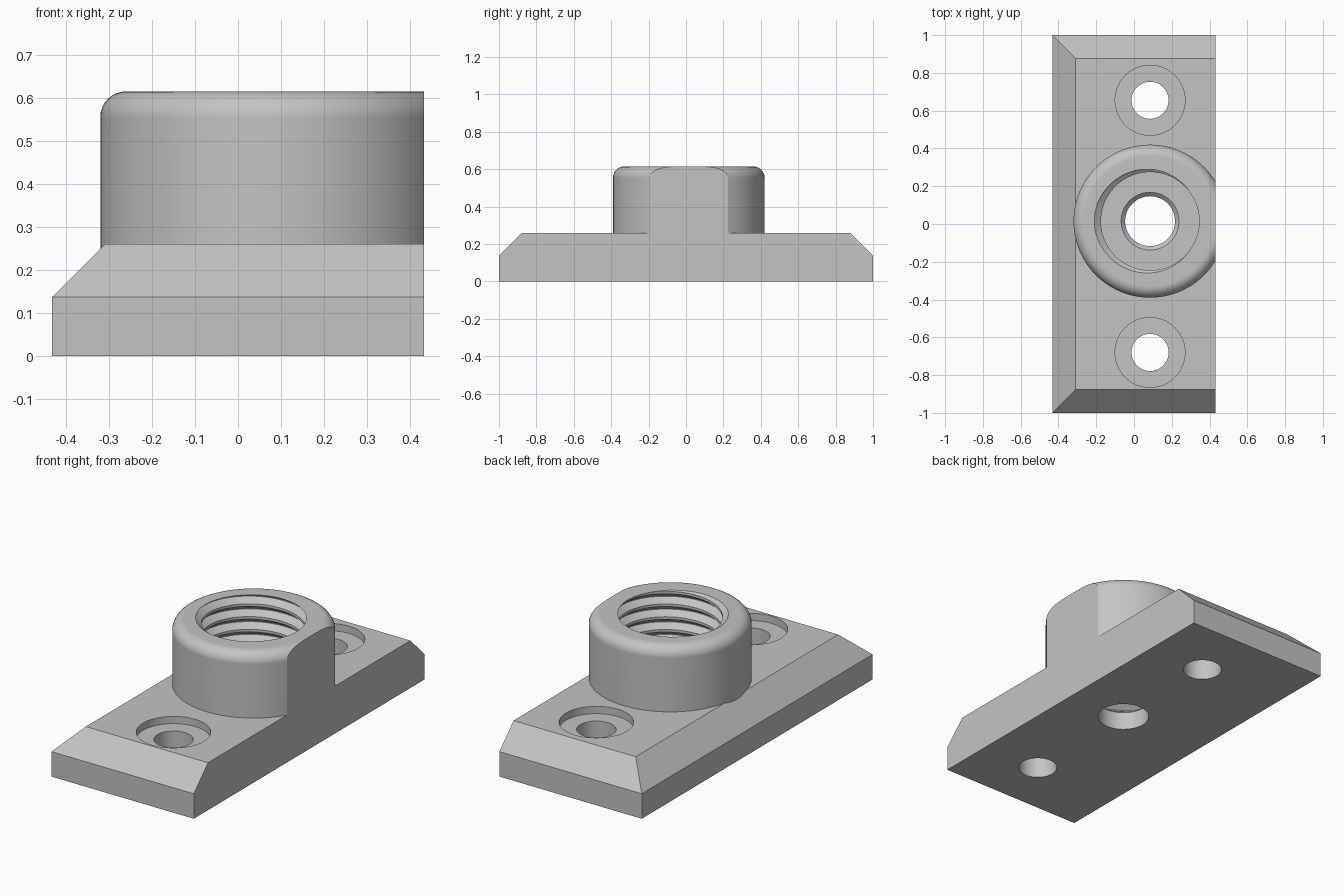
import bpy, bmesh, math

if "Cube" in bpy.data.objects:
    bpy.data.objects.remove(bpy.data.objects["Cube"])

SEG = 96
CX, CY = 0.085, 0.015          # axis of the boss
EDGE = 0.432                   # cut-off side of the plate
TOP, PLATE, FLOOR = 0.615, 0.26, 0.12
MINOR, MAJOR, PITCH = 0.26, 0.295, 0.07

gray = bpy.data.materials.new("plain gray")
gray.use_nodes = True
gray.diffuse_color = (0.55, 0.55, 0.55, 1)
gray.node_tree.nodes["Principled BSDF"].inputs["Base Color"].default_value = gray.diffuse_color


def finish(name, bm):
    bmesh.ops.recalc_face_normals(bm, faces=bm.faces)
    mesh = bpy.data.meshes.new(name)
    bm.to_mesh(mesh)
    bm.free()
    mesh.materials.append(gray)
    obj = bpy.data.objects.new(name, mesh)
    bpy.context.collection.objects.link(obj)
    return obj


def revolve(name, profile, y):
    """Closed solid turned about the vertical axis at (CX, y)."""
    bm = bmesh.new()
    verts = [bm.verts.new((CX + r, y, z)) for r, z in profile]
    edges = [bm.edges.new(pair) for pair in zip(verts, verts[1:])]
    bmesh.ops.spin(bm, geom=verts + edges, cent=(CX, y, 0), axis=(0, 0, 1),
                   angle=math.tau, steps=SEG)
    bmesh.ops.remove_doubles(bm, verts=bm.verts, dist=1e-5)
    return finish(name, bm)


def activate(obj):
    bpy.ops.object.select_all(action='DESELECT')
    obj.select_set(True)
    bpy.context.view_layer.objects.active = obj


def combine(obj, other, operation):
    activate(obj)
    mod = obj.modifiers.new("combine", 'BOOLEAN')
    mod.operation, mod.solver, mod.object = operation, 'EXACT', other
    bpy.ops.object.modifier_apply(modifier=mod.name)
    bpy.data.objects.remove(other)


def smooth(obj):
    activate(obj)
    bpy.ops.object.shade_smooth_by_angle(angle=math.radians(30))
    mod = obj.modifiers.new("even shading", 'WEIGHTED_NORMAL')
    mod.keep_sharp = True


# Plate with three bevelled sides, running past the cut-off side
bm = bmesh.new()
rings = []
for z, inset in ((0, 0), (0.137, 0), (PLATE, 0.123)):
    x, y = -EDGE + inset, 1 - inset
    rings.append([bm.verts.new(p) for p in
                  ((x, -y, z), (0.6, -y, z), (0.6, y, z), (x, y, z))])
bm.faces.new(rings[0])
bm.faces.new(rings[-1])
for low, high in zip(rings, rings[1:]):
    for i in range(4):
        j = (i + 1) % 4
        bm.faces.new((low[i], low[j], high[j], high[i]))
body = finish("mounting_plate_with_boss", bm)

# Round boss with a filleted rim
R, F = 0.405, 0.06
rim = [(R - F + F * math.cos(a), TOP - F + F * math.sin(a))
       for a in (math.pi / 2 * i / 8 for i in range(9))]
boss = revolve("boss", [(0, 0.2), (R, 0.2)] + rim + [(0, TOP)], CY)
combine(body, boss, 'UNION')

# Flat side trimming both plate and boss
bm = bmesh.new()
bmesh.ops.create_cube(bm, size=3)
bmesh.ops.translate(bm, verts=bm.verts, vec=(EDGE + 1.5, 0, 0))
combine(body, finish("side_trim", bm), 'DIFFERENCE')

# Stepped central bore
combine(body, revolve("bore", [(0, -0.1), (0.132, -0.1), (0.132, FLOOR - 0.02),
                               (0.153, FLOOR), (MAJOR, FLOOR), (MAJOR, 0.8), (0, 0.8)], CY),
        'DIFFERENCE')

# Counterbored screw holes
for y in (0.655, -0.68):
    combine(body, revolve("screw_hole", [(0, -0.1), (0.1, -0.1), (0.098, PLATE - 0.04),
                                         (0.185, PLATE - 0.04), (0.185, 0.5), (0, 0.5)], y),
            'DIFFERENCE')
smooth(body)

# Helical thread ridge, trimmed flush with the rim and the bore floor
bm = bmesh.new()
section = [(MAJOR, -0.033), (MINOR, -0.007), (MINOR, 0.007), (MAJOR, 0.033)]
last = None
for i in range(SEG * 10):
    a = -math.tau * i / SEG
    z = TOP + PITCH - PITCH * i / SEG
    ring = [bm.verts.new((CX + r * math.cos(a), CY + r * math.sin(a), z + dz))
            for r, dz in section]
    if last:
        for k in range(4):
            n = (k + 1) % 4
            bm.faces.new((last[k], last[n], ring[n], ring[k]))
    last = ring
for z, direction in ((TOP, 1), (FLOOR, -1)):
    cut = bmesh.ops.bisect_plane(bm, geom=bm.verts[:] + bm.edges[:] + bm.faces[:],
                                 plane_co=(0, 0, z), plane_no=(0, 0, direction),
                                 clear_outer=True)["geom_cut"]
    loop = [e for e in cut if isinstance(e, bmesh.types.BMEdge)]
    bmesh.ops.triangle_fill(bm, edges=loop, use_beauty=True, normal=(0, 0, direction))
smooth(finish("internal_thread", bm))
